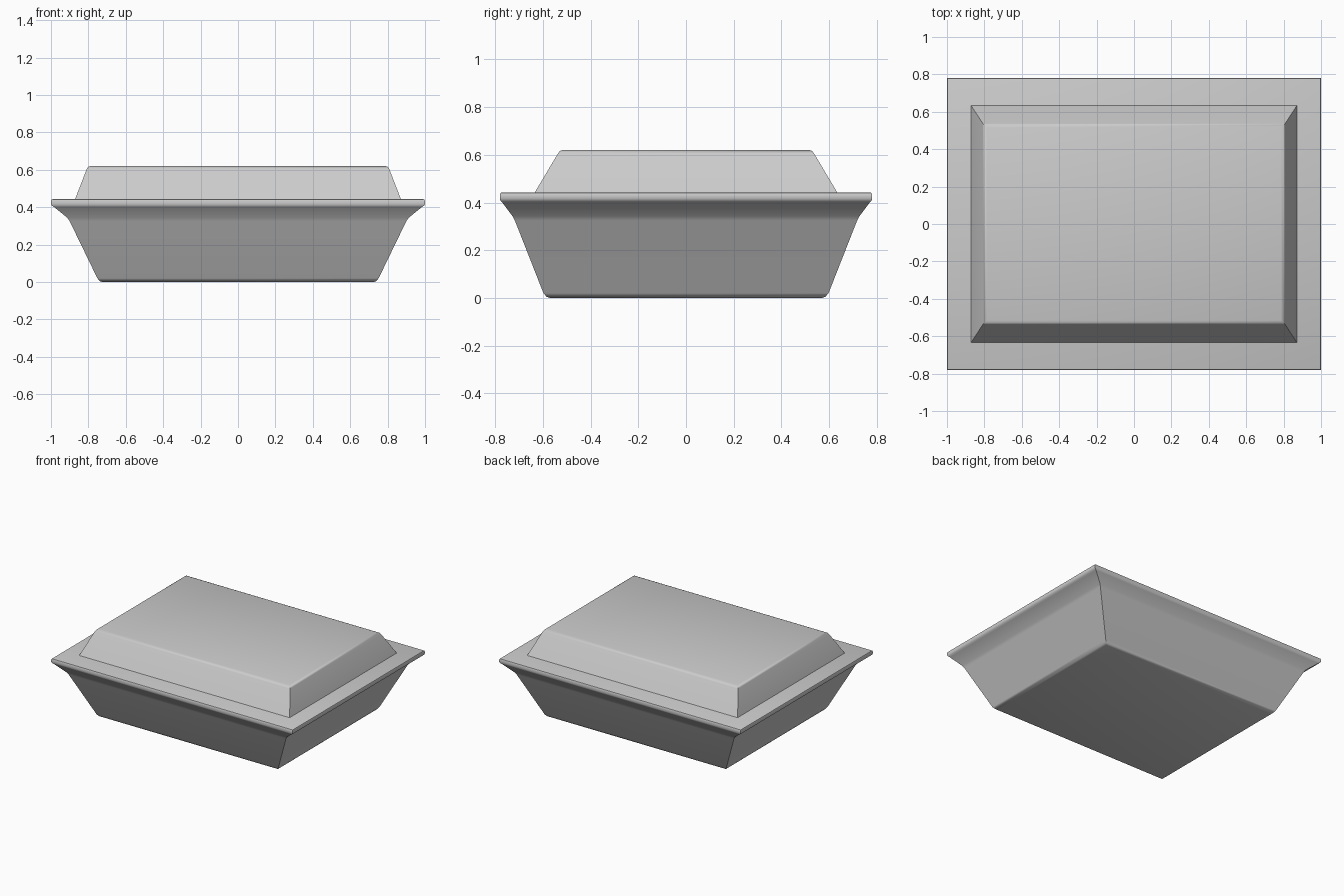
import bpy, bmesh

if "Cube" in bpy.data.objects:
    bpy.data.objects.remove(bpy.data.objects["Cube"])


def loft(name, rings, angle):
    """Capped stack of rectangles; each ring is (half x, half y, z)."""
    bm = bmesh.new()
    loops = [[bm.verts.new((sx * x, sy * y, z))
              for sx, sy in ((-1, -1), (1, -1), (1, 1), (-1, 1))]
             for x, y, z in rings]
    for a, b in zip(loops, loops[1:]):
        for i in range(4):
            j = (i + 1) % 4
            bm.faces.new((a[i], a[j], b[j], b[i]))
    bm.faces.new(loops[0][::-1])
    bm.faces.new(loops[-1])
    bmesh.ops.recalc_face_normals(bm, faces=bm.faces)
    mesh = bpy.data.meshes.new(name)
    bm.to_mesh(mesh)
    bm.free()
    obj = bpy.data.objects.new(name, mesh)
    bpy.context.collection.objects.link(obj)
    bpy.ops.object.select_all(action='DESELECT')
    obj.select_set(True)
    bpy.context.view_layer.objects.active = obj
    bpy.ops.object.shade_smooth_by_angle(angle=angle)
    return obj


# Tapered tray with rounded foot, flared lip and flat rim
loft("tray", [
    (0.725, 0.570, 0.000),
    (0.740, 0.585, 0.005),
    (0.752, 0.598, 0.020),
    (0.900, 0.718, 0.325),
    (0.912, 0.728, 0.343),
    (0.985, 0.772, 0.402),
    (0.995, 0.778, 0.408),
    (1.000, 0.781, 0.417),
    (1.000, 0.781, 0.433),
    (0.997, 0.778, 0.440),
    (0.990, 0.771, 0.443),
], 0.7)

# Raised lid panel with softened top edge
loft("lid_panel", [
    (0.873, 0.637, 0.438),
    (0.808, 0.537, 0.606),
    (0.800, 0.529, 0.616),
    (0.786, 0.516, 0.621),
], 0.7)
